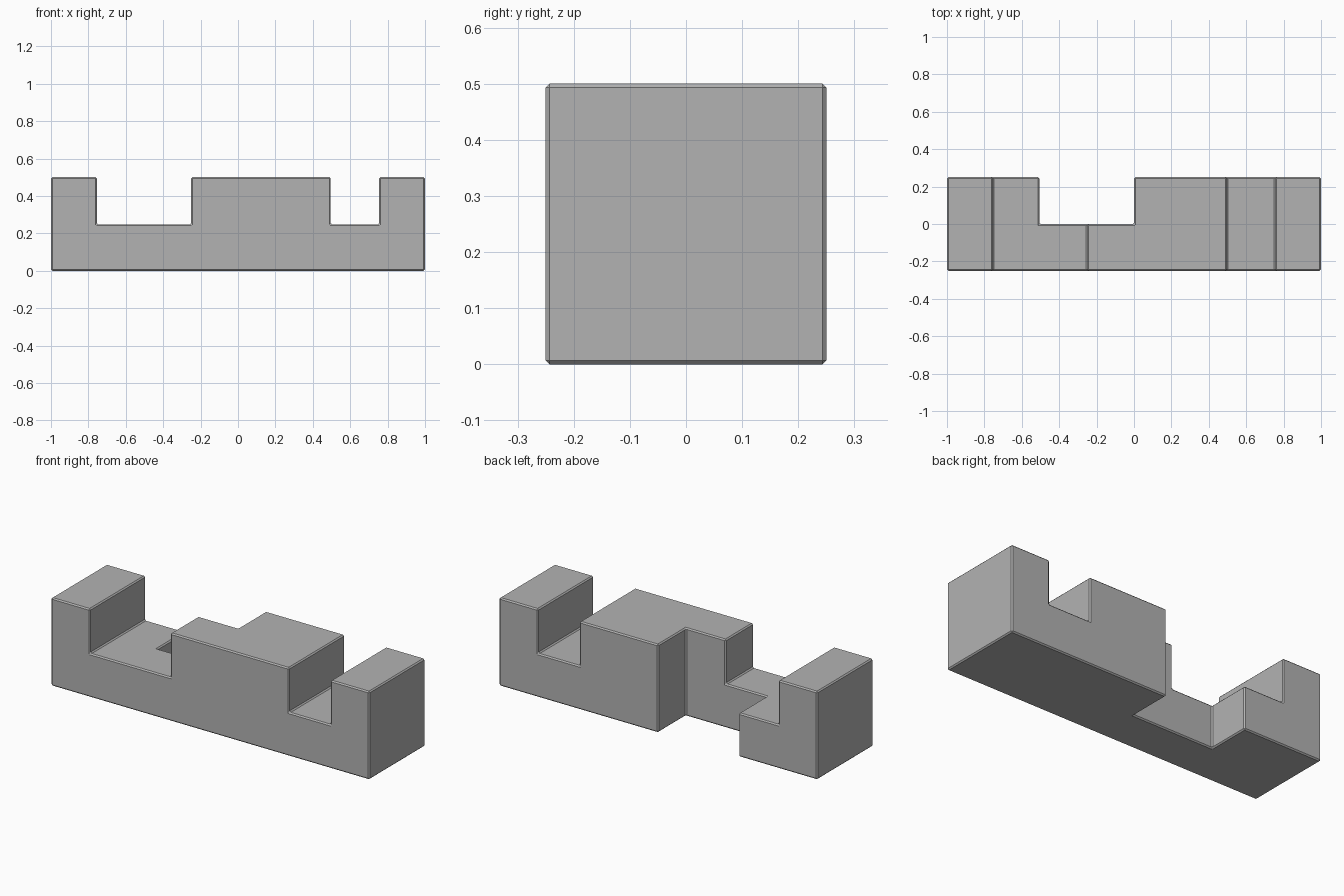
import bpy
import bmesh
from mathutils import Vector

cube = bpy.data.objects.get("Cube")
if cube:
    bpy.data.objects.remove(cube, do_unlink=True)

grey = bpy.data.materials.new("plain grey")
grey.use_nodes = True
colour = (0.45, 0.45, 0.45, 1)
grey.diffuse_color = colour
grey.node_tree.nodes["Principled BSDF"].inputs["Base Color"].default_value = colour


def box(name, low, high):
    """Axis-aligned box between two corners."""
    low, high = Vector(low), Vector(high)
    bm = bmesh.new()
    bmesh.ops.create_cube(bm, size=1)
    for v in bm.verts:
        v.co = (low + high) / 2 + v.co * (high - low)
    mesh = bpy.data.meshes.new(name)
    bm.to_mesh(mesh)
    bm.free()
    obj = bpy.data.objects.new(name, mesh)
    bpy.context.collection.objects.link(obj)
    mesh.materials.append(grey)
    return obj


# Square bar
bar = box("notched_bar", (-1, -0.25, 0), (1, 0.25, 0.5))

# Two slots across the top and one notch down the back
cutters = [
    box("wide_slot_cutter", (-0.755, -1, 0.248), (-0.25, 1, 1)),
    box("narrow_slot_cutter", (0.495, -1, 0.248), (0.755, 1, 1)),
    box("back_notch_cutter", (-0.505, 0, -1), (0, 1, 1.5)),
]
for cutter in cutters:
    cut = bar.modifiers.new(cutter.name, 'BOOLEAN')
    cut.operation = 'DIFFERENCE'
    cut.solver = 'EXACT'
    cut.object = cutter
    cutter.hide_render = True
    cutter.hide_set(True)

# Narrow chamfer on every edge, inner corners included
chamfer = bar.modifiers.new("chamfer", 'BEVEL')
chamfer.width = 0.007
chamfer.segments = 1
chamfer.limit_method = 'ANGLE'
